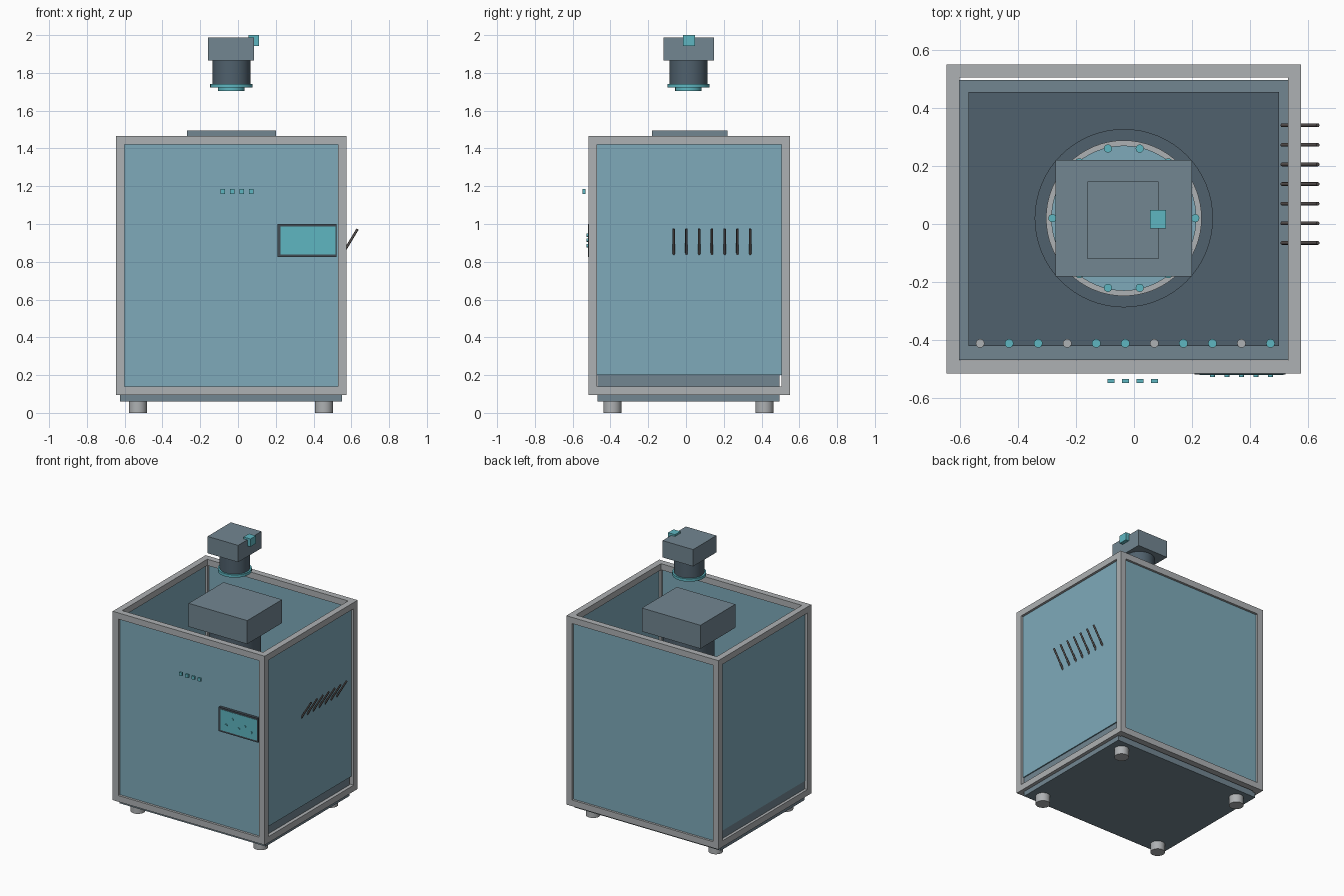
import bpy, math
from mathutils import Vector

cube = bpy.data.objects.get("Cube")
if cube:
    bpy.data.objects.remove(cube, do_unlink=True)


def material(name, rgb):
    lin = [((c / 255 + 0.055) / 1.055) ** 2.4 for c in rgb] + [1.0]
    m = bpy.data.materials.new(name)
    m.use_nodes = True
    m.diffuse_color = lin
    m.node_tree.nodes["Principled BSDF"].inputs["Base Color"].default_value = lin
    return m


FRAME = material("light grey metal", (174, 177, 179))
PANEL = material("pale blue panel", (126, 170, 186))
SLATE = material("slate grey", (114, 134, 145))
DARK = material("dark slate", (80, 97, 109))
CYAN = material("cyan", (94, 182, 193))
BEZEL = material("charcoal", (66, 76, 84))
ROD = material("brown grey", (86, 80, 79))


def finish(obj, name, mat):
    obj.name = name
    obj.data.materials.append(mat)
    return obj


def box(name, mat, x, y, z):
    """Box from (low, high) ranges on each axis."""
    spans = (x, y, z)
    bpy.ops.mesh.primitive_cube_add(size=1, location=[sum(s) / 2 for s in spans])
    obj = bpy.context.object
    obj.scale = [s[1] - s[0] for s in spans]
    bpy.ops.object.transform_apply(location=False, rotation=False, scale=True)
    return finish(obj, name, mat)


def rod(name, mat, start, end, radius, sides=48):
    """Cylinder between two points."""
    a, b = Vector(start), Vector(end)
    bpy.ops.mesh.primitive_cylinder_add(vertices=sides, radius=radius, depth=(b - a).length,
                                        location=(a + b) / 2)
    obj = bpy.context.object
    obj.rotation_euler = (b - a).to_track_quat("Z", "Y").to_euler()
    bpy.ops.object.shade_smooth_by_angle(angle=math.radians(35))
    return finish(obj, name, mat)


def disc(name, mat, x, y, low, high, radius, sides=48):
    return rod(name, mat, (x, y, low), (x, y, high), radius, sides)


# Open frame: posts and rails
X, Y, Z, T = (-0.645, 0.575), (-0.515, 0.55), (0.095, 1.465), 0.045


def ends(span):
    return (span[0], span[0] + T), (span[1] - T, span[1])


inner = [(s[0] + T, s[1] - T) for s in (X, Y, Z)]
for px in ends(X):
    for py in ends(Y):
        box("frame_post", FRAME, px, py, Z)
for pz in ends(Z):
    for py in ends(Y):
        box("frame_long_rail", FRAME, inner[0], py, pz)
    for px in ends(X):
        box("frame_side_rail", FRAME, px, inner[1], pz)

# Wall panels; side panels stand on the base slab
box("front_panel", PANEL, inner[0], (-0.498, -0.486), inner[2])
box("back_panel", PANEL, inner[0], (0.522, 0.534), inner[2])
for name, px in (("right_panel", -0.622), ("left_panel", 0.552)):
    box(name, PANEL, (px - 0.006, px + 0.006), inner[1], (0.2, inner[2][1]))

# Base slab, feet and inner floor
box("base_slab", SLATE, (-0.625, 0.55), (-0.468, 0.495), (0.06, 0.2))
box("inner_floor", DARK, (-0.57, 0.5), (-0.42, 0.455), (0.2, 0.22))
for fx in (-0.53, 0.455):
    for fy in (-0.39, 0.415):
        disc("foot", FRAME, fx, fy, 0, 0.06, 0.048, 32)

# Turntable with ring and bolts
CX, CY = -0.035, 0.02
disc("turntable_base", DARK, CX, CY, 0.22, 0.26, 0.307, 64)
disc("turntable_ring", FRAME, CX, CY, 0.26, 0.29, 0.268, 64)
disc("turntable_plate", PANEL, CX, CY, 0.29, 0.3, 0.25, 64)
BOLTS = 14
for i in range(BOLTS):
    a = math.tau * i / BOLTS
    disc("turntable_bolt", CYAN, CX + 0.246 * math.cos(a), CY + 0.246 * math.sin(a),
         0.29, 0.315, 0.014, 16)

# Row of pegs along the front of the floor
for i in range(11):
    disc("floor_peg", FRAME if i % 3 == 0 else CYAN, -0.53 + 0.1 * i, -0.411, 0.21, 0.25, 0.015, 16)

# Lower drive head
box("lower_head", SLATE, (-0.27, 0.2), (-0.18, 0.22), (1.325, 1.495))
disc("lower_spindle", DARK, CX, CY, 1.1, 1.325, 0.17)

# Upper camera-like head
box("upper_head", SLATE, (-0.16, 0.085), (-0.12, 0.147), (1.865, 1.987))
disc("upper_barrel", DARK, CX, 0.013, 1.74, 1.865, 0.1)
disc("upper_flange", CYAN, CX, 0.013, 1.722, 1.742, 0.112)
disc("upper_lens", CYAN, CX, 0.013, 1.705, 1.722, 0.07)
box("upper_connector", CYAN, (0.055, 0.11), (-0.015, 0.048), (1.943, 2.0))

# Display with small keys
box("display_bezel", BEZEL, (0.208, 0.522), (-0.518, -0.495), (0.825, 1.0))
box("display_screen", CYAN, (0.225, 0.515), (-0.52, -0.512), (0.838, 0.988))
for i, kz in enumerate((0.885, 0.94, 0.885, 0.915, 0.885)):
    kx = 0.27 + 0.05 * i
    rod("display_key", CYAN, (kx, -0.526, kz), (kx, -0.518, kz), 0.009, 12)

# Front buttons
for i in range(4):
    bx = -0.08 + 0.05 * i
    box("front_button", CYAN, (bx - 0.012, bx + 0.012), (-0.547, -0.533), (1.16, 1.184))

# Slanted vent rods on the side wall
for i in range(7):
    vy = -0.065 + 0.0675 * i
    rod("vent_rod", ROD, (0.51, vy, 0.768), (0.633, vy, 0.973), 0.0065, 12)
